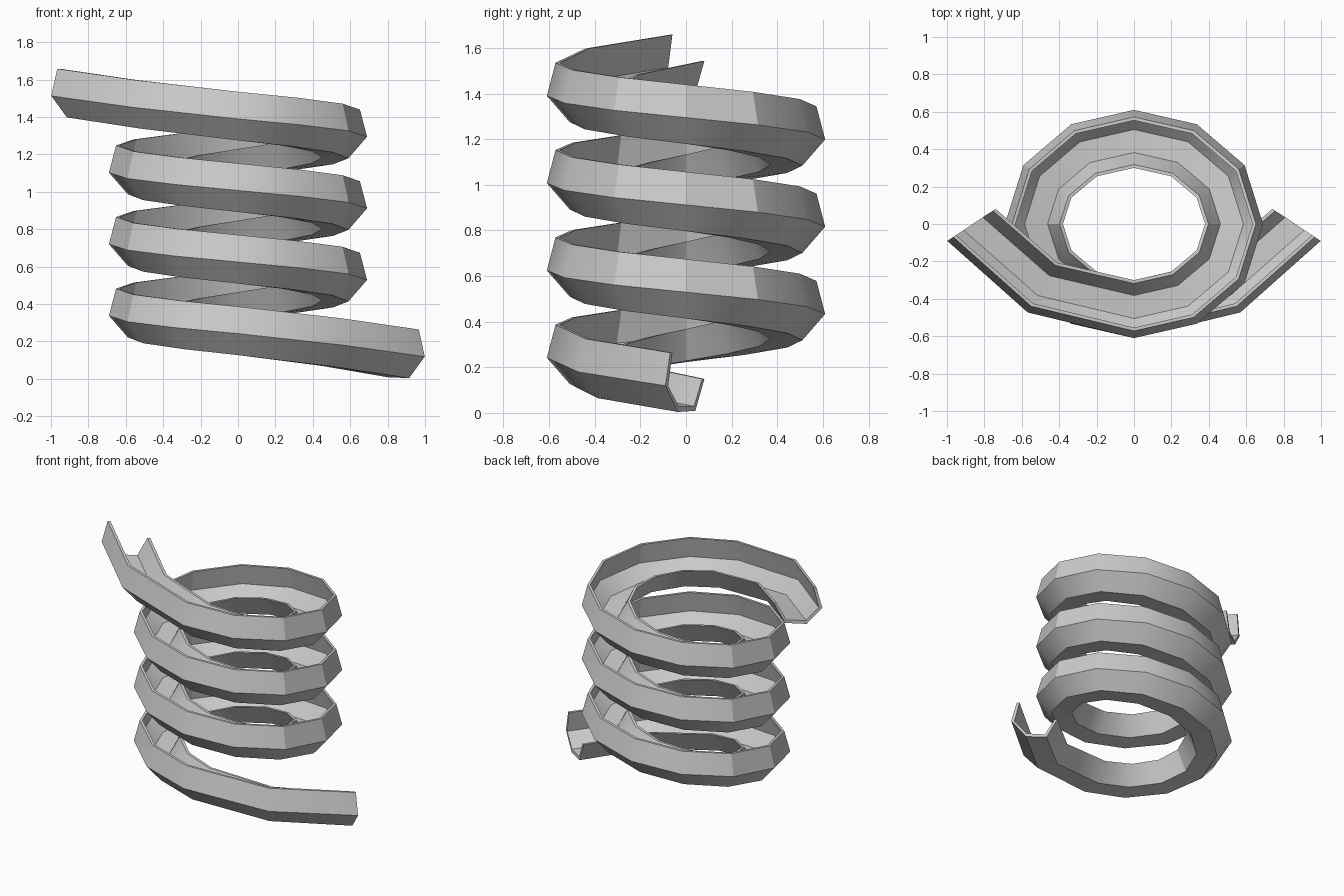
import bpy
import bmesh
import math
from mathutils import Vector

cube = bpy.data.objects.get("Cube")
if cube:
    bpy.data.objects.remove(cube, do_unlink=True)

# Plain grey finish
grey = bpy.data.materials.new("light_grey")
grey.use_nodes = True
color = (0.6, 0.6, 0.6, 1)
grey.diffuse_color = color
grey.node_tree.nodes["Principled BSDF"].inputs["Base Color"].default_value = color

# Oval coil, measured along the middle of the trough
RX, RY = 0.53, 0.45
TURNS, SIDES = 3, 12
Z_LOW, Z_HIGH = 0.242, 1.39

# Trough section: (outward offset, height), tall outer wall and low inner lip
PROFILE = [(0.06, -0.115), (0.16, 0), (0.122, 0.145), (0.104, 0.145),
           (0.138, 0), (0.055, -0.09), (-0.068, -0.09),
           (-0.132, 0.03), (-0.15, 0.03), (-0.078, -0.11)]

# Straight run-outs: (x, y, rise, outward x, outward y)
TAIL = [(0.487, -0.335, 0.0625, 0.51, -0.86), (0.865, -0.002, 0.123, 0.83, -0.55)]


def tail_stations(side, base_z):
    """Path stations of one run-out; side +1 is the low end, -1 the high end."""
    return [(Vector((side * x, y, base_z - side * rise)),
             Vector((side * nx, ny, 0)).normalized())
            for x, y, rise, nx, ny in TAIL]


def coil_stations():
    stations = []
    steps = TURNS * SIDES
    for i in range(steps + 1):
        a = -math.pi / 2 - math.tau * i / SIDES
        c, s = math.cos(a), math.sin(a)
        z = Z_LOW + (Z_HIGH - Z_LOW) * i / steps
        stations.append((Vector((RX * c, RY * s, z)),
                         Vector((c / RX, s / RY, 0)).normalized()))
    return stations


def sweep(name, stations, profile):
    bm = bmesh.new()
    rings = [[bm.verts.new(p + n * u + Vector((0, 0, h))) for u, h in profile]
             for p, n in stations]
    count = len(profile)
    for a, b in zip(rings, rings[1:]):
        for j in range(count):
            k = (j + 1) % count
            bm.faces.new((a[j], a[k], b[k], b[j]))
    # End caps
    bm.faces.new(rings[0])
    bm.faces.new(rings[-1])
    bmesh.ops.recalc_face_normals(bm, faces=bm.faces[:])
    mesh = bpy.data.meshes.new(name)
    bm.to_mesh(mesh)
    bm.free()
    mesh.materials.append(grey)
    obj = bpy.data.objects.new(name, mesh)
    bpy.context.collection.objects.link(obj)
    return obj


# One continuous spiral chute with a run-out at each end
path = tail_stations(1, Z_LOW)[::-1] + coil_stations() + tail_stations(-1, Z_HIGH)
chute = sweep("spiral_chute", path, PROFILE)
bpy.ops.object.select_all(action="DESELECT")
chute.select_set(True)
bpy.context.view_layer.objects.active = chute
bpy.ops.object.shade_smooth_by_angle(angle=math.radians(30))
